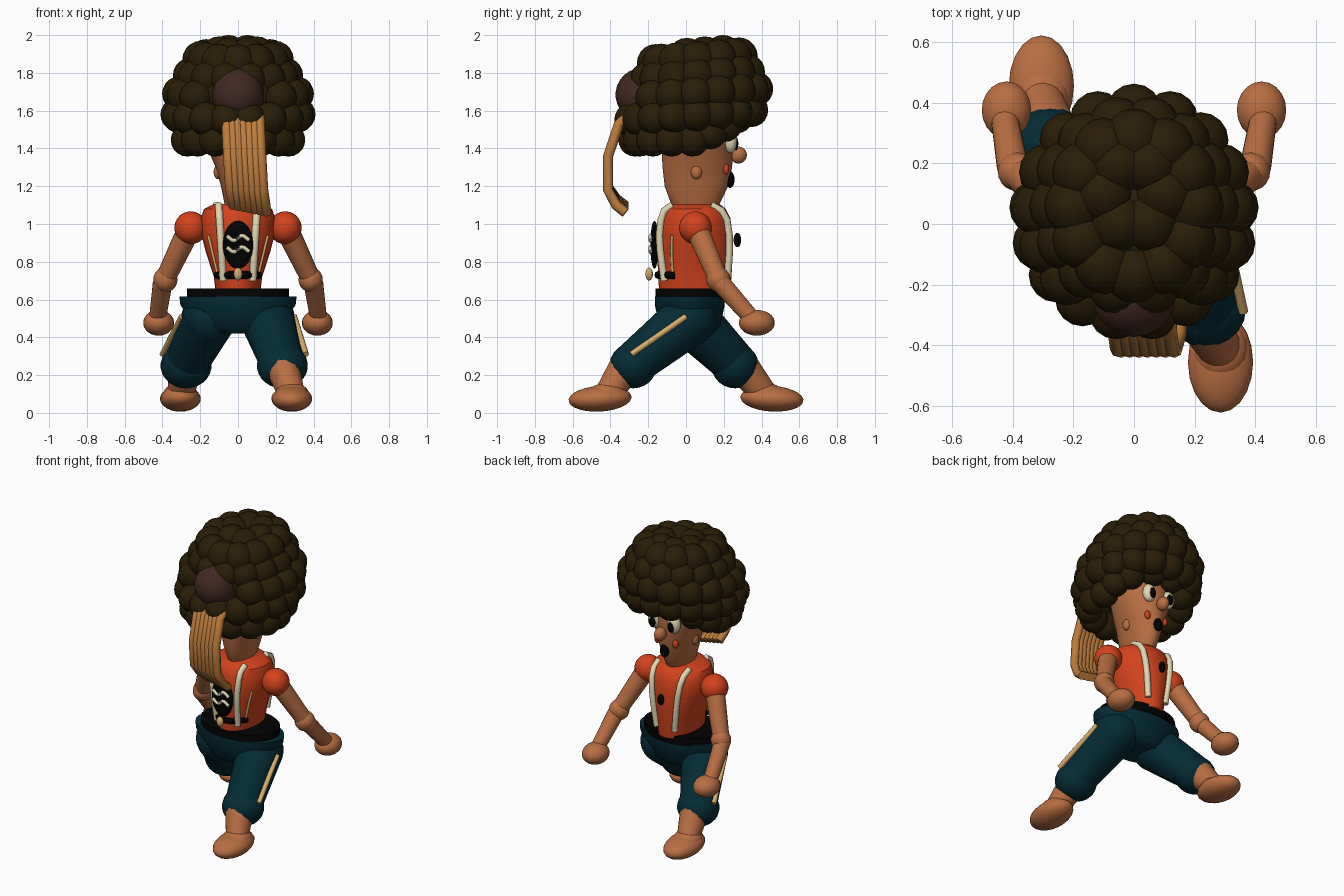
import bpy, bmesh, math
from mathutils import Vector, Matrix

if "Cube" in bpy.data.objects:
    bpy.data.objects.remove(bpy.data.objects["Cube"])

COLOURS = {
    "hair_dark": (0.022, 0.0125, 0.002), "bun_brown": (0.055, 0.021, 0.016),
    "skin": (0.48, 0.155, 0.055), "shirt_red": (0.65, 0.055, 0.012),
    "trouser_teal": (0.0012, 0.024, 0.036), "black": (0.0006, 0.0006, 0.0008),
    "cream": (0.76, 0.68, 0.45), "tail_tan": (0.5, 0.2, 0.045),
    "stripe_gold": (0.68, 0.42, 0.15),
}
MATS = {}
for key, c in COLOURS.items():
    MATS[key] = bpy.data.materials.new(key)
    MATS[key].diffuse_color = (*c, 1)


def finish(bm, name, mat, angle=40):
    me = bpy.data.meshes.new(name)
    bmesh.ops.recalc_face_normals(bm, faces=bm.faces)
    bm.to_mesh(me)
    bm.free()
    for p in me.polygons:
        p.use_smooth = True
    me.set_sharp_from_angle(angle=math.radians(angle))
    me.materials.append(MATS[mat])
    ob = bpy.data.objects.new(name, me)
    bpy.context.collection.objects.link(ob)
    return ob


def add_ball(bm, c, r, seg=20, tilt=0):
    m = Matrix.Translation(c) @ Matrix.Rotation(tilt, 4, 'X') @ Matrix.Diagonal((*r, 1))
    bmesh.ops.create_uvsphere(bm, u_segments=seg, v_segments=seg * 2 // 3, radius=1, matrix=m)


def ball(name, c, r, mat, tilt=0):
    bm = bmesh.new()
    add_ball(bm, c, r if isinstance(r, tuple) else (r, r, r), tilt=tilt)
    return finish(bm, name, mat)


def limb(name, a, b, ra, rb, mat):
    """Tapered cylinder from a to b, rounded at the ends."""
    a, b = Vector(a), Vector(b)
    d = b - a
    m = Matrix.Translation((a + b) / 2) @ d.to_track_quat('Z', 'Y').to_matrix().to_4x4()
    bm = bmesh.new()
    bmesh.ops.create_cone(bm, cap_ends=True, segments=20, radius1=ra, radius2=rb,
                          depth=d.length, matrix=m)
    add_ball(bm, a, (ra,) * 3)
    add_ball(bm, b, (rb,) * 3)
    return finish(bm, name, mat)


def loft(name, rings, mat, seg=28):
    """Stack of ellipses given as (z, rx, ry, centre y)."""
    bm = bmesh.new()
    loops = []
    for z, rx, ry, cy in rings:
        loops.append([bm.verts.new((rx * math.cos(t), cy + ry * math.sin(t), z))
                      for t in (2 * math.pi * i / seg for i in range(seg))])
    for p, q in zip(loops, loops[1:]):
        for i in range(seg):
            j = (i + 1) % seg
            bm.faces.new((p[i], p[j], q[j], q[i]))
    bm.faces.new(loops[0])
    bm.faces.new(loops[-1])
    return finish(bm, name, mat)


def tube(name, pts, r, mat, sides=8):
    """Round tube swept along a polyline."""
    pts = [Vector(p) for p in pts]
    bm = bmesh.new()
    loops = []
    for i, p in enumerate(pts):
        d = (pts[min(i + 1, len(pts) - 1)] - pts[max(i - 1, 0)]).normalized()
        u = d.cross(Vector((1, 0.1, 0)) if abs(d.x) < 0.8 else Vector((0, 0, 1))).normalized()
        v = d.cross(u)
        loops.append([bm.verts.new(p + r * (math.cos(t) * u + math.sin(t) * v))
                      for t in (2 * math.pi * k / sides for k in range(sides))])
    for p, q in zip(loops, loops[1:]):
        for k in range(sides):
            j = (k + 1) % sides
            bm.faces.new((p[k], p[j], q[j], q[k]))
    bm.faces.new(loops[0])
    bm.faces.new(loops[-1])
    return finish(bm, name, mat, 50)


# Torso, waistband and hips
TORSO = [(0.64, 0.118, 0.187, 0.045), (0.72, 0.128, 0.194, 0.047), (0.85, 0.17, 0.2, 0.047),
         (0.95, 0.195, 0.2, 0.045), (1.03, 0.198, 0.19, 0.045), (1.08, 0.18, 0.17, 0.04),
         (1.105, 0.13, 0.14, 0.04)]
loft("shirt", TORSO, "shirt_red")
loft("waistband", [(0.6, 0.27, 0.188, 0.027), (0.658, 0.27, 0.188, 0.027)], "black")
loft("hips", [(0.42, 0.16, 0.12, 0.02), (0.455, 0.22, 0.16, 0.02), (0.57, 0.305, 0.185, 0.02),
              (0.615, 0.31, 0.185, 0.02)], "trouser_teal")


def on_shirt(x, z, side, out=0.0):
    """Point on the shirt at x, z, on the side of the given sign in y."""
    for a, b in zip(TORSO, TORSO[1:]):
        if a[0] <= z <= b[0]:
            f = (z - a[0]) / (b[0] - a[0])
            rx, ry, cy = (a[k] + f * (b[k] - a[k]) for k in (1, 2, 3))
            return (x, cy + side * (out + ry * math.sqrt(max(0, 1 - (x / rx) ** 2))), z)


# Braces on both faces of the shirt, with thin seams beside them
ZS = (0.7, 0.78, 0.86, 0.94, 1.02, 1.07, 1.1)
for sx in (-1, 1):
    for sy, face, x0, slope in ((-1, "tail_side", 0.078, 0.06), (1, "face_side", 0.068, 0.12)):
        tube(f"brace_{face}", [on_shirt(sx * (x0 + slope * (z - 0.7)), z, sy, 0.01)
                               for z in ZS], 0.02, "cream")
    tube("shirt_seam", [on_shirt(sx * (0.112 + 0.24 * (z - 0.75)), z, -1, 0.004)
                        for z in (0.74, 0.8, 0.86, 0.94)], 0.008, "stripe_gold")

# Oval badge with waves, belt strip, bead and shirt button
ball("badge", (0, -0.167, 0.89), (0.08, 0.022, 0.127), "black")
for z in (0.865, 0.925):
    tube("badge_wave", [(x / 100, -0.187, z + 0.013 * math.sin(x * 0.7)) for x in range(-6, 7)],
         0.011, "cream")
tube("belt_strip", [on_shirt(x / 100, 0.73, -1) for x in range(-11, 12, 2)], 0.021, "black")
ball("bead", (0, -0.195, 0.735), (0.023, 0.02, 0.034), "stripe_gold")
ball("button", (0, 0.272, 0.915), (0.022, 0.02, 0.038), "black")

# Arms
for s in (-1, 1):
    ball("shoulder", (s * 0.25, 0.05, 0.98), 0.087, "shirt_red")
    limb("upper_arm", (s * 0.26, 0.06, 0.97), (s * 0.385, 0.17, 0.71), 0.062, 0.052, "skin")
    ball("elbow", (s * 0.385, 0.172, 0.705), (0.064, 0.064, 0.066), "skin")
    limb("forearm", (s * 0.4, 0.19, 0.68), (s * 0.425, 0.34, 0.51), 0.052, 0.045, "skin")
    ball("hand", (s * 0.42, 0.375, 0.477), (0.082, 0.095, 0.068), "skin")

# Legs in a long stride: side, knee and foot positions
for s, kx, ky, fx, fy in ((1, 0.235, -0.28, 0.285, -0.455), (-1, -0.275, 0.26, -0.305, 0.455)):
    d = math.copysign(1, ky)
    limb("trouser_leg", (s * 0.155, 0.02, 0.5), (kx, ky, 0.26), 0.145, 0.115, "trouser_teal")
    ball("trouser_cuff", (kx, ky, 0.25), (0.135, 0.125, 0.12), "trouser_teal")
    limb("calf", (kx, ky + d * 0.04, 0.24), (fx, fy - d * 0.04, 0.1), 0.09, 0.07, "skin")
    ball("foot", (fx, fy, 0.075), (0.108, 0.167, 0.068), "skin", tilt=-d * 0.06)
    ball("foot_heel", (fx, fy - d * 0.04, 0.1), (0.09, 0.1, 0.06), "skin")
    tube("trouser_stripe", [(s * 0.298, 0.0, 0.51), (kx + s * 0.125, ky + d * 0.01, 0.31)],
         0.016, "stripe_gold")

# Head and face
loft("head", [(1.08, 0.06, 0.11, 0.05), (1.11, 0.072, 0.13, 0.05), (1.2, 0.09, 0.168, 0.055),
              (1.3, 0.118, 0.184, 0.06), (1.4, 0.162, 0.19, 0.06), (1.5, 0.19, 0.19, 0.06),
              (1.65, 0.17, 0.17, 0.05)], "skin")
ball("nose", (0, 0.278, 1.365), (0.036, 0.044, 0.045), "skin")
ball("mouth", (0, 0.233, 1.235), (0.031, 0.024, 0.044), "black")
for s in (-1, 1):
    ball("ear", (s * 0.105, 0.055, 1.275), (0.024, 0.03, 0.038), "skin")
    ball("eye", (s * 0.075, 0.235, 1.435), (0.043, 0.036, 0.06), "cream")
    ball("pupil", (s * 0.07, 0.265, 1.425), (0.023, 0.012, 0.036), "black")
    ball("cheek", (s * 0.068, 0.212, 1.29), (0.02, 0.016, 0.028), "shirt_red")

# Curly hair: rings of balls as (z, rx, ry, centre y, count, ball radius)
ball("hair_core", (0, 0.04, 1.7), (0.32, 0.32, 0.24), "hair_dark")
bm = bmesh.new()
HAIR = [(1.445, 0.275, 0.25, -0.02, 14, 0.088), (1.58, 0.322, 0.32, 0.025, 17, 0.09),
        (1.69, 0.31, 0.32, 0.05, 16, 0.092), (1.785, 0.25, 0.27, 0.06, 14, 0.095),
        (1.87, 0.195, 0.22, 0.06, 12, 0.1), (1.89, 0.1, 0.11, 0.1, 6, 0.1)]
for k, (z, rx, ry, cy, n, r) in enumerate(HAIR):
    for i in range(n):
        t = 2 * math.pi * (i + 0.5 * (k % 2)) / n - math.pi / 2
        x, y = rx * math.cos(t), cy + ry * math.sin(t)
        if k == 0 and y > 0.1:                                  # opening for the face
            continue
        if abs(x) < 0.13 and y < -0.15 and 1.6 < z < 1.75:      # gap for the bun
            continue
        add_ball(bm, (x, y, z + (0.08 * (y - 0.06) if k else 0)), (r, r, r), seg=16)
for s in (-1, 1):                                               # locks framing the face
    for c in ((0.26, 0.13, 1.48), (0.2, 0.21, 1.52), (0.07, 0.27, 1.565)):
        add_ball(bm, (s * c[0], c[1], c[2]), (0.085,) * 3, seg=16)
finish(bm, "hair_curls", "hair_dark")
ball("hair_bun", (0, -0.235, 1.685), (0.138, 0.138, 0.14), "bun_brown")

# Hanging tail of parallel strands
for i in range(7):
    f = i / 6
    x, dz = -0.06 + 0.175 * f, -0.035 * f
    tube("tail_strand", [(x, -0.31, 1.57), (x, -0.355, 1.53), (x + 0.008, -0.412, 1.36),
                         (x + 0.018, -0.414, 1.2 + dz / 2), (x + 0.03, -0.37, 1.135 + dz),
                         (x + 0.035, -0.32, 1.095 + dz)], 0.027, "tail_tan")

for m in bpy.data.materials:
    if m.users and not m.is_grease_pencil:
        m.use_nodes = True
        m.node_tree.nodes["Principled BSDF"].inputs["Base Color"].default_value = m.diffuse_color
